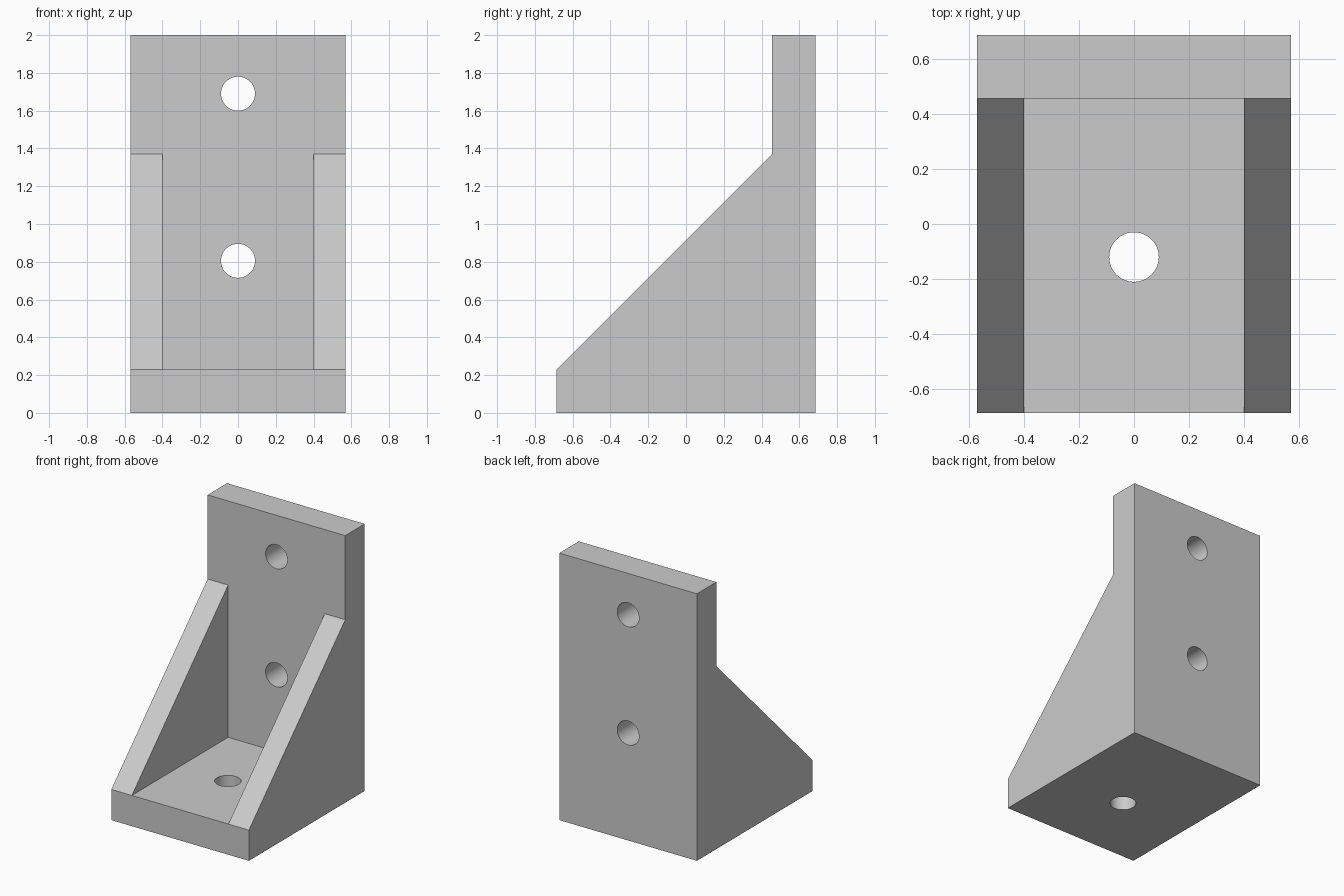
import bpy
import bmesh
from math import radians
from mathutils import Matrix

cube = bpy.data.objects.get("Cube")
if cube:
    bpy.data.objects.remove(cube, do_unlink=True)

HALF_W, HALF_D, HEIGHT = 0.57, 0.685, 2.0
WALL = 0.23            # thickness of base and back plates
POCKET = 0.40          # half width between the gussets
GUSSET_TOP = 1.37
HOLE_R = 0.09
BACK = HALF_D - WALL   # front face of the back plate

grey = bpy.data.materials.new("plain grey")
grey.use_nodes = True
colour = (0.6, 0.6, 0.6, 1)
grey.diffuse_color = colour
grey.node_tree.nodes["Principled BSDF"].inputs["Base Color"].default_value = colour


def make_object(name, bm):
    bmesh.ops.recalc_face_normals(bm, faces=bm.faces)
    mesh = bpy.data.meshes.new(name)
    bm.to_mesh(mesh)
    bm.free()
    mesh.materials.append(grey)
    obj = bpy.data.objects.new(name, mesh)
    bpy.context.collection.objects.link(obj)
    return obj


def extrude_profile(name, points, half_width):
    """Extrude a (y, z) outline symmetrically along x."""
    bm = bmesh.new()
    face = bm.faces.new([bm.verts.new((-half_width, y, z)) for y, z in points])
    result = bmesh.ops.extrude_face_region(bm, geom=[face])
    verts = [v for v in result["geom"] if isinstance(v, bmesh.types.BMVert)]
    bmesh.ops.translate(bm, verts=verts, vec=(2 * half_width, 0, 0))
    return make_object(name, bm)


def hole_cutter(name, location, tilt):
    bm = bmesh.new()
    matrix = Matrix.Translation(location) @ Matrix.Rotation(tilt, 4, "X")
    bmesh.ops.create_cone(bm, cap_ends=True, segments=48, radius1=HOLE_R,
                          radius2=HOLE_R, depth=2 * WALL, matrix=matrix)
    return make_object(name, bm)


# Solid side outline of the bracket
bracket = extrude_profile("angle_bracket", [
    (-HALF_D, 0), (HALF_D, 0), (HALF_D, HEIGHT), (BACK, HEIGHT),
    (BACK, GUSSET_TOP), (-HALF_D, WALL)], HALF_W)

# Pocket between the gussets, and the screw holes
cutters = [
    extrude_profile("pocket_cutter", [
        (-1, WALL), (BACK, WALL), (BACK, GUSSET_TOP + 0.2),
        (-1, GUSSET_TOP + 0.2)], POCKET),
    hole_cutter("base_hole_cutter", (0, -0.12, WALL / 2), 0),
    hole_cutter("lower_hole_cutter", (0, BACK + WALL / 2, 0.805), radians(90)),
    hole_cutter("upper_hole_cutter", (0, BACK + WALL / 2, 1.69), radians(90)),
]

bpy.context.view_layer.objects.active = bracket
for cutter in cutters:
    cutter.hide_render = True
    cut = bracket.modifiers.new(cutter.name, "BOOLEAN")
    cut.operation = "DIFFERENCE"
    cut.solver = "EXACT"
    cut.object = cutter
    bpy.ops.object.modifier_apply(modifier=cut.name)
    bpy.data.objects.remove(cutter, do_unlink=True)

# Smooth hole walls, crisp flat faces
bpy.ops.object.select_all(action="DESELECT")
bracket.select_set(True)
bpy.ops.object.shade_smooth_by_angle(angle=radians(30))
